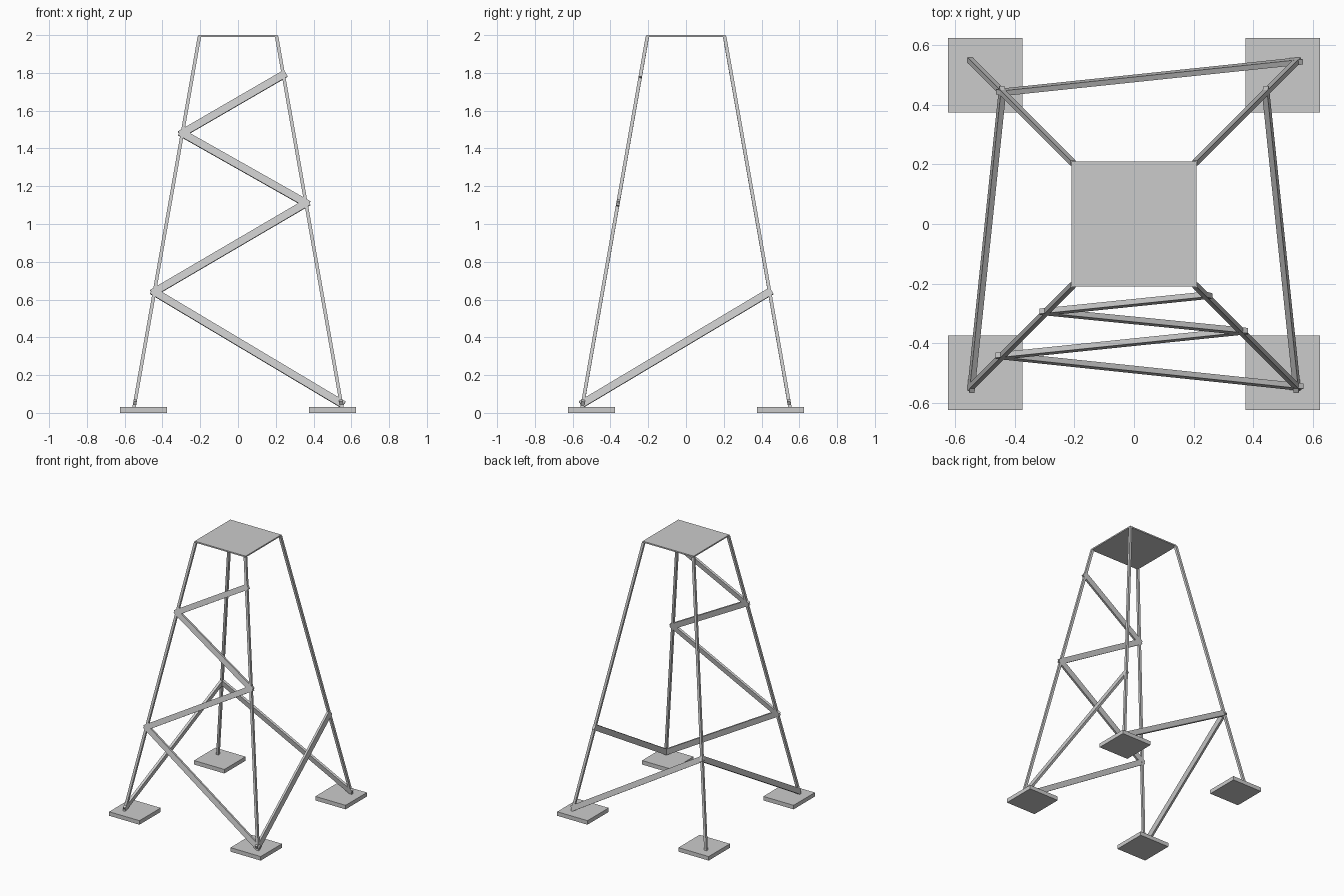
import bpy, bmesh
from mathutils import Vector, Matrix

if "Cube" in bpy.data.objects:
    bpy.data.objects.remove(bpy.data.objects["Cube"])


def add_object(name, bm):
    mesh = bpy.data.meshes.new(name)
    bm.to_mesh(mesh)
    bm.free()
    obj = bpy.data.objects.new(name, mesh)
    bpy.context.collection.objects.link(obj)
    return obj


def box(name, centre, size):
    bm = bmesh.new()
    bmesh.ops.create_cube(bm, size=1)
    bmesh.ops.scale(bm, vec=size, verts=bm.verts)
    bmesh.ops.translate(bm, vec=centre, verts=bm.verts)
    return add_object(name, bm)


def bar(name, a, b, width, depth, normal, extend=0.0):
    """Square-ended bar from a to b; depth is measured along the given normal."""
    a, b = Vector(a), Vector(b)
    z = (b - a).normalized()
    x = z.cross(Vector(normal)).normalized()
    y = z.cross(x)
    bm = bmesh.new()
    bmesh.ops.create_cube(bm, size=1)
    bmesh.ops.scale(bm, vec=(width, depth, (b - a).length + 2 * extend), verts=bm.verts)
    frame = Matrix((x, y, z)).transposed().to_4x4()
    bmesh.ops.transform(bm, matrix=Matrix.Translation((a + b) / 2) @ frame, verts=bm.verts)
    return add_object(name, bm)


FOOT, TOP, BASE_Z, TOP_Z = 0.55, 0.205, 0.03, 1.99


def on_leg(sx, sy, z):
    r = FOOT + (TOP - FOOT) * (z - BASE_Z) / (TOP_Z - BASE_Z)
    return sx * r, sy * r, z


# Foot pads and sloping legs
for sx, side in ((-1, "left"), (1, "right")):
    for sy, end in ((-1, "front"), (1, "back")):
        box(f"{end}_{side}_foot_pad", (sx * 0.5, sy * 0.5, 0.015), (0.25, 0.25, 0.03))
        bar(f"{end}_{side}_leg", on_leg(sx, sy, 0.025), on_leg(sx, sy, TOP_Z),
            0.018, 0.018, (0, sy, 0))

# Top platform
box("top_platform", (0, 0, 1.995), (0.42, 0.42, 0.01))

# Zigzag braces up the front face
heights = [0.05, 0.64, 1.11, 1.48, 1.79]
for i in range(4):
    s = 1 if i % 2 == 0 else -1
    bar(f"front_brace_{i + 1}", on_leg(s, -1, heights[i]), on_leg(-s, -1, heights[i + 1]),
        0.04, 0.018, (0, -1, 0.176), 0.015)

# One low brace on each remaining face
for name, low, high, normal in (
        ("right_brace", (1, -1), (1, 1), (1, 0, 0.176)),
        ("back_brace", (1, 1), (-1, 1), (0, 1, 0.176)),
        ("left_brace", (-1, -1), (-1, 1), (-1, 0, 0.176))):
    bar(name, on_leg(*low, 0.05), on_leg(*high, 0.64), 0.04, 0.018, normal, 0.012)
